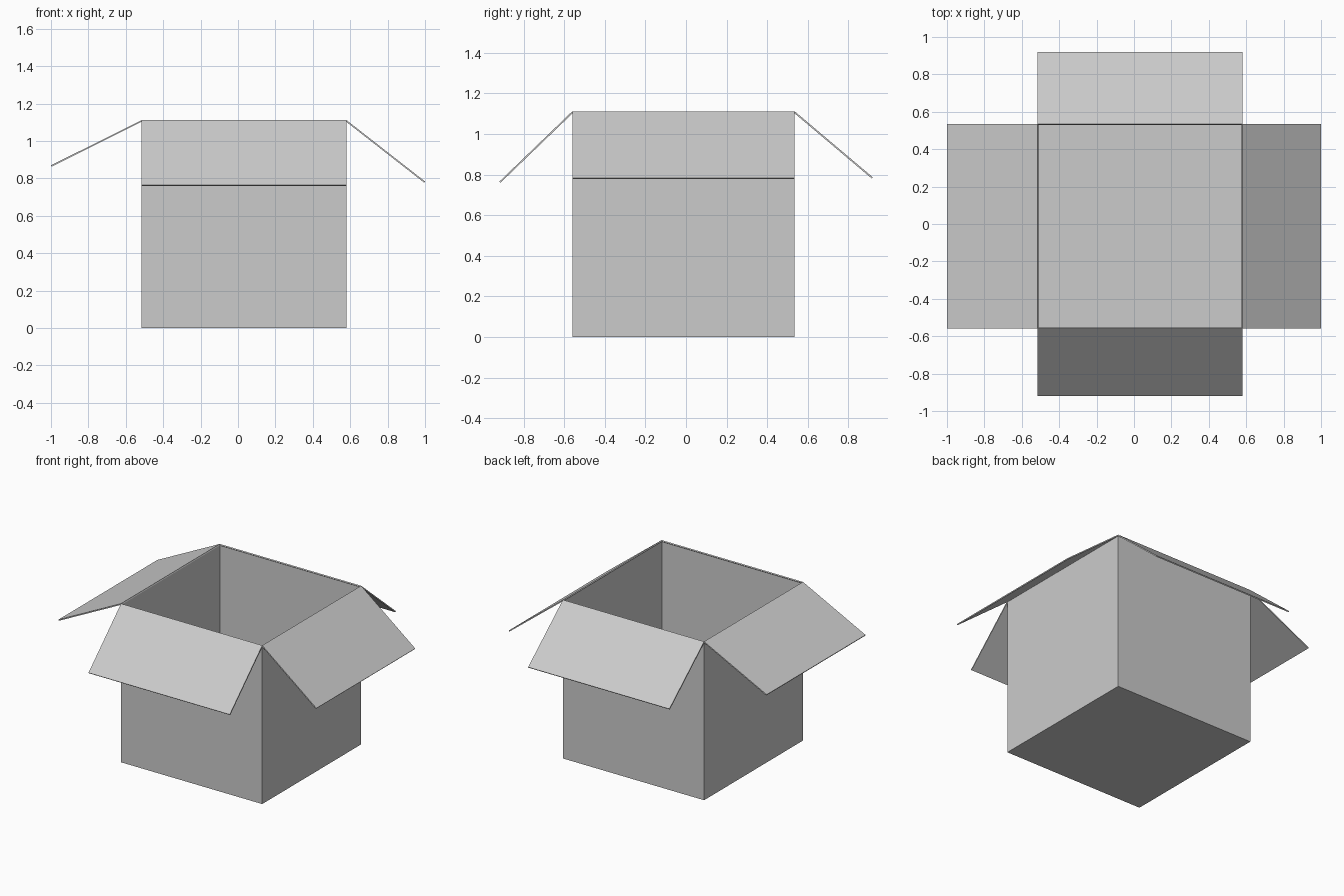
import bpy, bmesh
from mathutils import Vector

if "Cube" in bpy.data.objects:
    bpy.data.objects.remove(bpy.data.objects["Cube"])

X0, X1, Y0, Y1, H = -0.515, 0.58, -0.56, 0.535, 1.112
T = 0.008  # cardboard thickness


def add_object(name, bm):
    bmesh.ops.recalc_face_normals(bm, faces=bm.faces)
    mesh = bpy.data.meshes.new(name)
    bm.to_mesh(mesh)
    bm.free()
    obj = bpy.data.objects.new(name, mesh)
    bpy.context.collection.objects.link(obj)


# Carton body: a block whose top is inset and pushed down to the floor
bm = bmesh.new()
bmesh.ops.create_cube(bm, size=1)
bmesh.ops.scale(bm, verts=bm.verts, vec=(X1 - X0, Y1 - Y0, H))
bmesh.ops.translate(bm, verts=bm.verts, vec=((X0 + X1) / 2, (Y0 + Y1) / 2, H / 2))
bm.normal_update()
top = max(bm.faces, key=lambda f: f.calc_center_median().z)
bmesh.ops.inset_region(bm, faces=[top], thickness=T)
bmesh.ops.translate(bm, verts=top.verts, vec=(0, 0, T - H))
add_object("carton_body", bm)


def flap(name, a, b, fold):
    """Slab hinged along edge a-b and folded out by the given vector."""
    a, b, fold = Vector((*a, H)), Vector((*b, H)), Vector(fold)
    bm = bmesh.new()
    corners = [bm.verts.new(p) for p in (a, b, b + fold, a + fold)]
    face = bm.faces.new(corners)
    under = (b - a).cross(fold).normalized()
    if under.z > 0:
        under.negate()
    ext = bmesh.ops.extrude_face_region(bm, geom=[face], use_keep_orig=True)
    moved = [g for g in ext["geom"] if isinstance(g, bmesh.types.BMVert)]
    bmesh.ops.translate(bm, verts=moved, vec=under * T)
    add_object(name, bm)


# Four open flaps, each at its own angle
flap("left_flap", (X0, Y0), (X0, Y1), (-1.0 - X0, 0, 0.87 - H))
flap("right_flap", (X1, Y0), (X1, Y1), (1.0 - X1, 0, 0.784 - H))
flap("front_flap", (X0, Y0), (X1, Y0), (0, -0.92 - Y0, 0.765 - H))
flap("back_flap", (X0, Y1), (X1, Y1), (0, 0.92 - Y1, 0.787 - H))
